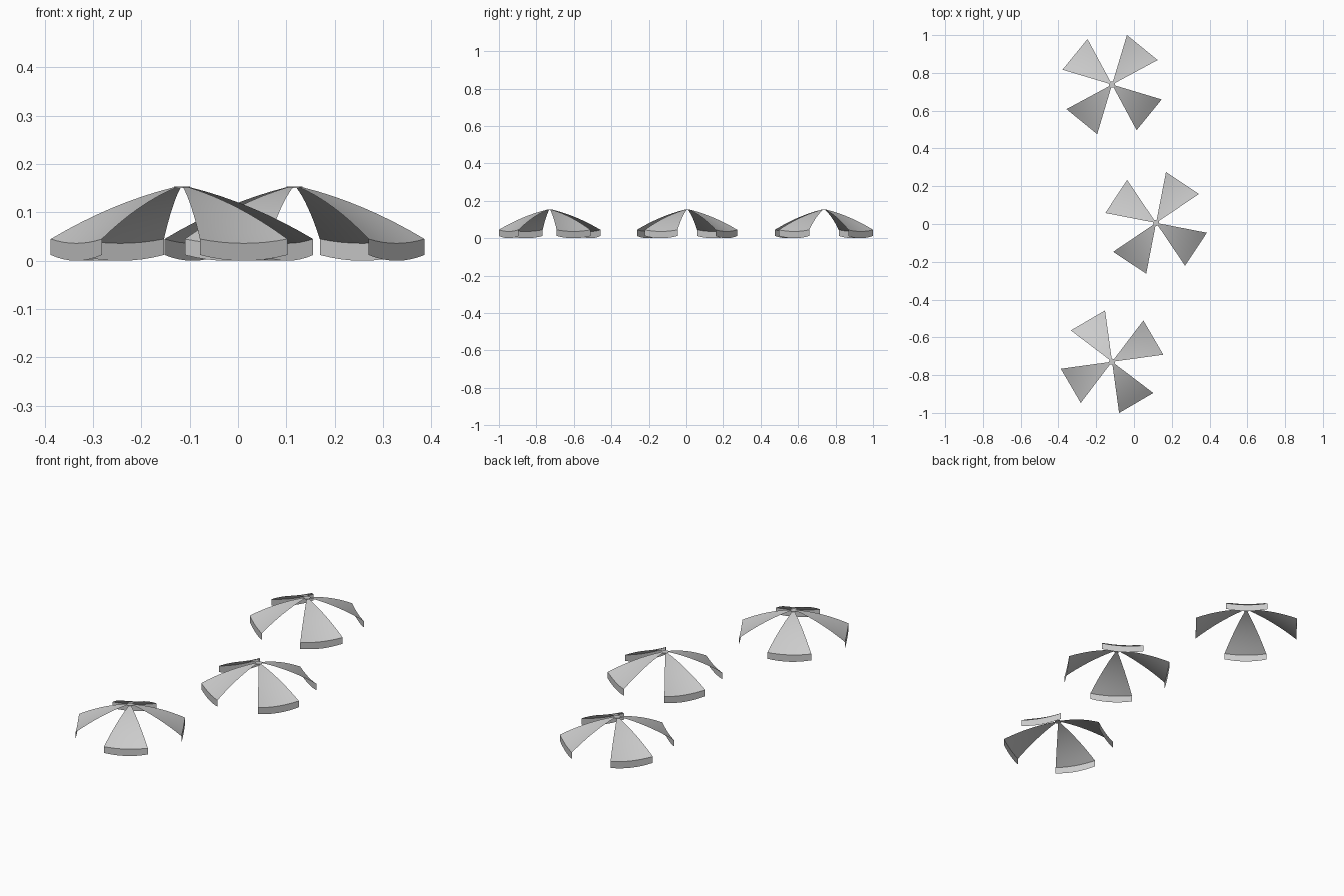
import bpy, bmesh, math
from mathutils import Vector

if "Cube" in bpy.data.objects:
    bpy.data.objects.remove(bpy.data.objects["Cube"])

R_HUB, R_RIM = 0.017, 0.274
Z_TOP, Z_RIM = 0.152, 0.045
SAG, BULGE = 0.009, 0.011
NR, NS = 8, 8                      # steps along and across a panel


def spread(start, s):
    """Unit point on the straight chord between two ribs 45 degrees apart."""
    a, b = math.radians(start), math.radians(start + 45)
    return Vector((math.cos(a), math.sin(a))).lerp(Vector((math.cos(b), math.sin(b))), s)


def belly(s):
    return 1 - (2 * s - 1) ** 2


def panel_point(start, t, s):
    p = spread(start, s) * (R_HUB + (R_RIM - R_HUB) * t)
    z = Z_TOP + (Z_RIM - Z_TOP) * t + 4 * BULGE * t * (1 - t) - SAG * t * t * belly(s)
    return (p.x, p.y, z)


def valance_point(start, t, s):
    x, y, z = panel_point(start, 1, s)
    return (x, y, z + (0.012 * (1 - belly(s)) - z) * t)


def make_cloth(name, point, rows, centre, turn):
    """Four fabric pieces, one on every second gore of an eight-rib canopy."""
    bm = bmesh.new()
    for k in range(4):
        grid = [[bm.verts.new(point(turn + 90 * k, i / rows, j / NS))
                 for j in range(NS + 1)] for i in range(rows + 1)]
        for i in range(rows):
            for j in range(NS):
                f = bm.faces.new((grid[i][j], grid[i + 1][j],
                                  grid[i + 1][j + 1], grid[i][j + 1]))
                f.smooth = True
    me = bpy.data.meshes.new(name)
    bm.to_mesh(me)
    bm.free()
    ob = bpy.data.objects.new(name, me)
    ob.location = (*centre, 0)
    bpy.context.collection.objects.link(ob)


canopies = [("back", (-0.116, 0.738), 28.3),
            ("middle", (0.117, 0.006), 34.0),
            ("front", (-0.116, -0.729), 7.8)]

for label, centre, turn in canopies:
    # sloping canopy panels and their hanging valances
    make_cloth(label + "_canopy_panels", panel_point, NR, centre, turn)
    make_cloth(label + "_canopy_valance", valance_point, 1, centre, turn)
    # small octagonal cap joining the panels
    bpy.ops.mesh.primitive_cylinder_add(vertices=8, radius=R_HUB, depth=0.003,
                                        location=(*centre, Z_TOP + 0.0005),
                                        rotation=(0, 0, math.radians(turn)))
    bpy.context.object.name = label + "_canopy_cap"
